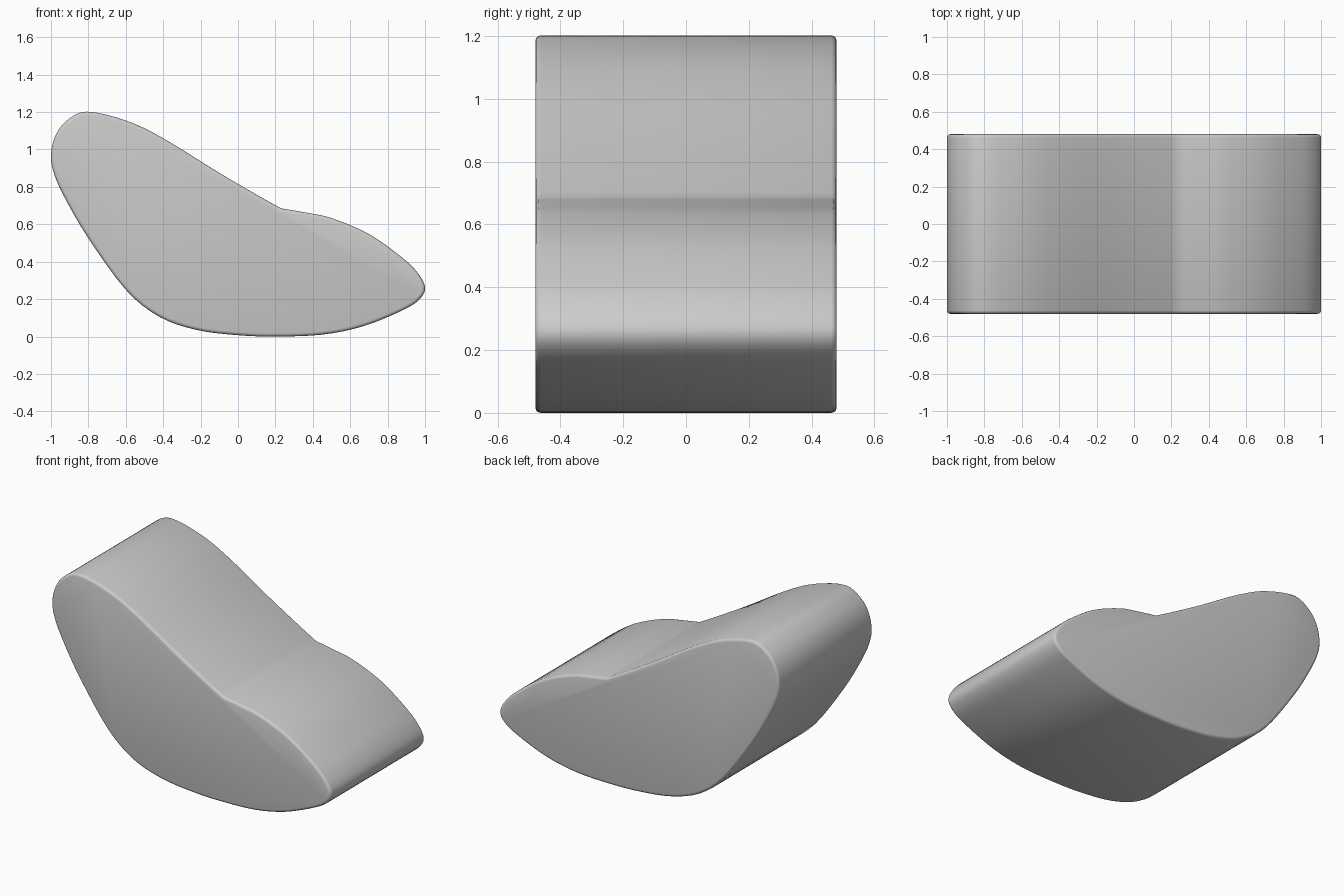
import bpy, bmesh, math
from mathutils import Vector

if "Cube" in bpy.data.objects:
    bpy.data.objects.remove(bpy.data.objects["Cube"])

HALF_WIDTH = 0.48
STEPS = 4

# Side profile (x, z), starting and ending at the crease between back and seat
PROFILE = [(0.23, 0.685), (0.36, 0.663), (0.5, 0.633), (0.7, 0.548), (0.88, 0.42),
           (0.965, 0.335), (1.0, 0.26), (0.97, 0.198), (0.88, 0.14), (0.67, 0.055),
           (0.45, 0.01), (0.2, 0.0), (0.0, 0.007), (-0.22, 0.035), (-0.42, 0.105),
           (-0.6, 0.25), (-0.8, 0.525), (-0.92, 0.73), (-0.98, 0.86), (-1.0, 0.96),
           (-0.98, 1.065), (-0.92, 1.15), (-0.81, 1.202), (-0.6, 1.155), (-0.4, 1.06),
           (-0.1, 0.875), (0.1, 0.758), (0.23, 0.685)]


def smooth_curve(points, steps):
    """Catmull-Rom curve with free ends, so the crease stays sharp."""
    p = [Vector(c) for c in points]
    p = [2 * p[0] - p[1]] + p + [2 * p[-1] - p[-2]]
    out = []
    for a, b, c, d in zip(p, p[1:], p[2:], p[3:]):
        for i in range(steps):
            t = i / steps
            out.append(0.5 * (2 * b + (c - a) * t + (2 * a - 5 * b + 4 * c - d) * t ** 2
                              + (3 * b - a - 3 * c + d) * t ** 3))
    return out


# Lounger body: extruded profile with softly rounded side edges
bm = bmesh.new()
front = bm.faces.new([bm.verts.new((q.x, -HALF_WIDTH, q.y)) for q in smooth_curve(PROFILE, STEPS)])
ext = bmesh.ops.extrude_face_region(bm, geom=[front], use_keep_orig=True)
bmesh.ops.translate(bm, vec=(0, 2 * HALF_WIDTH, 0),
                    verts=[v for v in ext["geom"] if isinstance(v, bmesh.types.BMVert)])
bmesh.ops.recalc_face_normals(bm, faces=bm.faces)
rim = [e for e in bm.edges if abs(e.verts[0].co.y - e.verts[1].co.y) < 1e-5]
bmesh.ops.bevel(bm, geom=rim, offset=0.018, segments=3, profile=0.5, affect='EDGES')

mesh = bpy.data.meshes.new("lounger_body")
bm.to_mesh(mesh)
bm.free()
body = bpy.data.objects.new("lounger_body", mesh)
bpy.context.collection.objects.link(body)
bpy.context.view_layer.objects.active = body
body.select_set(True)
bpy.ops.object.shade_smooth_by_angle(angle=math.radians(40))
